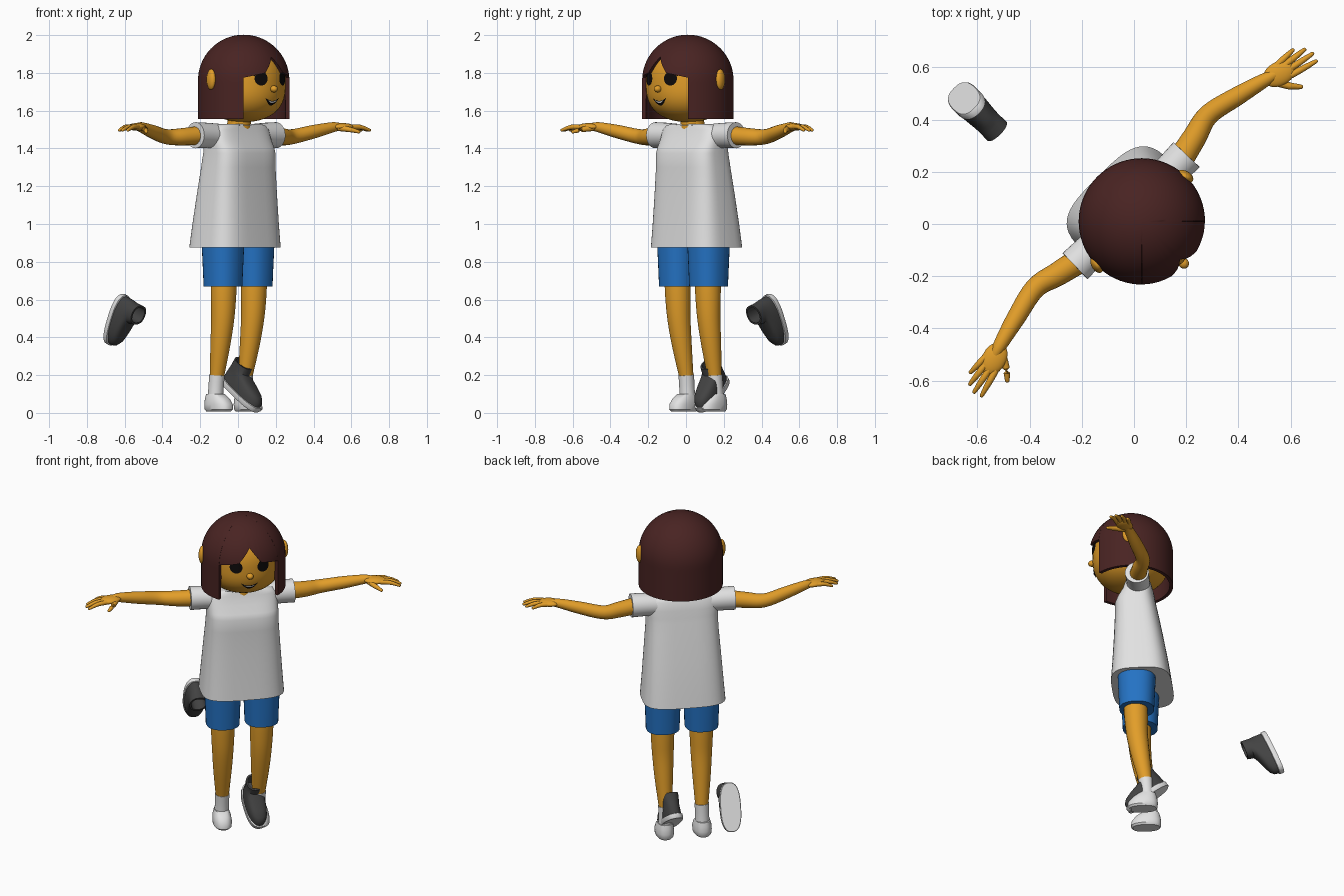
import bpy, bmesh, math
from mathutils import Matrix, Vector

if "Cube" in bpy.data.objects:
    bpy.data.objects.remove(bpy.data.objects["Cube"])

# Figure is built facing -y, then turned 45 degrees
FRAME = Matrix.Translation((0.03, 0.01, 0)) @ Matrix.Rotation(math.radians(45), 4, 'Z')


def material(name, col):
    m = bpy.data.materials.new(name)
    m.diffuse_color = (*col, 1)
    m.use_nodes = True
    m.node_tree.nodes["Principled BSDF"].inputs["Base Color"].default_value = m.diffuse_color
    return m


SKIN = material("skin", (0.76, 0.34, 0.022))
HAIR = material("hair_brown", (0.066, 0.017, 0.016))
WHITE = material("white_cloth", (0.76, 0.76, 0.76))
BLUE = material("shorts_blue", (0.018, 0.17, 0.55))
GREY = material("shoe_grey", (0.055, 0.055, 0.055))
BLACK = material("black", (0.004, 0.003, 0.003))


def finish(name, bm, mat, local=Matrix(), angle=40):
    bmesh.ops.remove_doubles(bm, verts=bm.verts, dist=1e-5)
    bmesh.ops.recalc_face_normals(bm, faces=bm.faces)
    me = bpy.data.meshes.new(name)
    bm.to_mesh(me)
    bm.free()
    me.materials.append(mat)
    ob = bpy.data.objects.new(name, me)
    bpy.context.collection.objects.link(ob)
    ob.matrix_world = FRAME @ local
    bpy.ops.object.select_all(action='DESELECT')
    ob.select_set(True)
    bpy.context.view_layer.objects.active = ob
    bpy.ops.object.shade_smooth_by_angle(angle=math.radians(angle))
    return ob


def loft(name, rings, mat, local=Matrix(), cap=True, loop=False, angle=40):
    """Skin a list of equal closed rings."""
    bm = bmesh.new()
    vs = [[bm.verts.new(p) for p in r] for r in rings]
    n = len(vs[0])
    for a, b in zip(vs, vs[1:] + (vs[:1] if loop else [])):
        for i in range(n):
            bm.faces.new((a[i], a[(i + 1) % n], b[(i + 1) % n], b[i]))
    if cap and not loop:
        bm.faces.new(vs[0])
        bm.faces.new(vs[-1])
    return finish(name, bm, mat, local, angle)


def outline(z, hw, y0, y1, power=2, n=40, x=0):
    """Superellipse ring at height z."""
    out = []
    for i in range(n):
        t = math.tau * i / n
        c, s = math.cos(t), math.sin(t)
        e = 2 / power
        out.append((x + hw * math.copysign(abs(c) ** e, c),
                    (y0 + y1) / 2 + (y1 - y0) / 2 * math.copysign(abs(s) ** e, s), z))
    return out


def tube(name, pts, mat, n=20, steps=5, round_end=False):
    """Smooth tube through (x, y, z, radius) points."""
    p = [Vector(q) for q in pts]
    path = []
    for i in range(len(p) - 1):
        a, b, c, d = p[max(i - 1, 0)], p[i], p[i + 1], p[min(i + 2, len(p) - 1)]
        for k in range(steps):
            t = k / steps
            path.append(0.5 * (2 * b + (c - a) * t + (2 * a - 5 * b + 4 * c - d) * t * t
                               + (3 * b - a - 3 * c + d) * t ** 3))
    path.append(p[-1])
    if round_end:
        d = (path[-1] - path[-2]).to_3d().normalized()
        r = path[-1].w
        for k in (30, 60, 80):
            a = math.radians(k)
            path.append(Vector((*(p[-1].to_3d() + d * r * math.sin(a)), r * math.cos(a))))
    rings = []
    for i, q in enumerate(path):
        d = (path[min(i + 1, len(path) - 1)] - path[max(i - 1, 0)]).to_3d().normalized()
        ref = Vector((0, 1, 0)) if abs(d.y) < 0.8 else Vector((1, 0, 0))
        u = d.cross(ref).normalized()
        v = d.cross(u)
        rings.append([q.to_3d() + q.w * (u * math.cos(math.tau * k / n) + v * math.sin(math.tau * k / n))
                      for k in range(n)])
    return loft(name, rings, mat)


def ball(name, loc, size, mat, rot=0):
    bm = bmesh.new()
    bmesh.ops.create_uvsphere(bm, u_segments=24, v_segments=14, radius=1)
    return finish(name, bm, mat, Matrix.Translation(loc) @ Matrix.Rotation(rot, 4, 'Z')
                  @ Matrix.Diagonal((*size, 1)))


# Head: dome with a rounded chin
def head_r(z):
    if z > 1.77:
        return math.sqrt(max(0.222 ** 2 - (z - 1.77) ** 2, 0))
    t = max(0, 1.74 - z) / 0.2
    return 0.222 * max(1 - t ** 2.6, 0) ** (1 / 2.2)


zs = [1.5401 + 0.2299 * (1 - math.cos(math.pi / 2 * i / 16)) for i in range(17)]
zs += [1.77 + 0.2219 * math.sin(math.pi / 2 * i / 12) for i in range(1, 13)]
loft("head", [outline(z, head_r(z), -head_r(z), head_r(z), n=48) for z in zs], SKIN)
ball("nose", (0, -0.226, 1.715), (0.02, 0.022, 0.018), SKIN)

# Hair: bowl shell with long sides and a notched fringe
def hem(a):
    a = abs(a)
    if a > 45.1:
        return 1.555
    return 1.885 - 0.085 * a / 16 if a < 16 else 1.80 - 0.025 * (a - 16) / 29


def hair_path(r, zb, n=24):
    end = r * math.acos((zb - 1.76) / r) if zb > 1.76 else r * math.pi / 2 + 1.76 - zb
    for i in range(n + 1):
        s = end * i / n
        if s < r * math.pi / 2:
            yield r * math.sin(s / r), 1.76 + r * math.cos(s / r)
        else:
            yield r, 1.76 - (s - r * math.pi / 2)


cols = []
for a in sorted(list(range(-180, 180, 5)) + [-45.2, 45.2, -16, 16, -8, 8]):
    t = math.radians(a)
    prof = list(hair_path(0.242, hem(a))) + list(hair_path(0.222, hem(a)))[::-1]
    cols.append([(r * math.sin(t), -r * math.cos(t), z) for r, z in prof])
loft("hair", cols, HAIR, loop=True)

# Painted face details wrapped onto the head
def strip(name, x0, x1, top, bot, mat, lift=0.005, n=20):
    rows = []
    for i in range(n + 1):
        x = x0 + (x1 - x0) * (1 - math.cos(math.pi * i / n)) / 2
        rows.append([((head_r(z) + lift) * math.sin(x / 0.222), -(head_r(z) + lift) * math.cos(x / 0.222), z)
                     for z in (top(x), bot(x))])
    bm = bmesh.new()
    vs = [[bm.verts.new(p) for p in r] for r in rows]
    for a, b in zip(vs, vs[1:]):
        bm.faces.new((a[0], a[1], b[1], b[0]))
    finish(name, bm, mat)


for s, side in ((-1, "right"), (1, "left")):
    def arc(x, c=0.08 * s):
        return math.sqrt(max(0.037 ** 2 - (x - c) ** 2, 0))
    strip(side + "_eye", 0.08 * s - 0.037, 0.08 * s + 0.037, lambda x: 1.77 + arc(x), lambda x: 1.77 - arc(x), BLACK)
    lash = sorted((0.11 * s, 0.134 * s))
    strip(side + "_lash", *lash, lambda x: 1.785 + (abs(x) - 0.11) * 0.3, lambda x: 1.778 + (abs(x) - 0.11) * 0.5, BLACK)
    ball(side + "_ear", (0.238 * s, 0.005, 1.765), (0.022, 0.035, 0.055), SKIN, 0.3 * s)
strip("mouth", -0.052, 0.052, lambda x: 1.652 + 6 * x * x, lambda x: 1.627 + 15.2 * x * x, BLACK)
strip("teeth", -0.032, 0.032, lambda x: 1.649 + 6 * x * x, lambda x: 1.64 + 14 * x * x, WHITE, 0.008)

# Neck and shirt
tube("neck", [(0, 0.035, 1.46, 0.066), (0, 0.035, 1.52, 0.064), (0, 0.03, 1.6, 0.06)], SKIN)
shirt = [(0.875, 0.24, -0.11, 0.24), (1.0, 0.23, -0.102, 0.222), (1.15, 0.219, -0.094, 0.196),
         (1.3, 0.208, -0.088, 0.168), (1.375, 0.205, -0.088, 0.153), (1.405, 0.205, -0.076, 0.147),
         (1.45, 0.204, -0.048, 0.14), (1.5, 0.198, -0.03, 0.128), (1.522, 0.175, -0.022, 0.115),
         (1.53, 0.13, -0.02, 0.105), (1.522, 0.072, -0.03, 0.1)]
loft("shirt", [outline(z, w, a, b, 3.5, 48) for z, w, a, b in shirt], WHITE)

for s, side in ((-1, "right"), (1, "left")):
    # Sleeve, arm and hand
    tube(side + "_sleeve", [(0.14 * s, 0.055, 1.465, 0.066), (0.22 * s, 0.058, 1.469, 0.067),
                            (0.302 * s, 0.06, 1.47, 0.069)], WHITE, n=28)
    tube(side + "_arm", [(0.26 * s, 0.06, 1.47, 0.05), (0.37 * s, 0.085, 1.462, 0.046),
                         (0.47 * s, 0.108, 1.462, 0.04), (0.6 * s, 0.08, 1.488, 0.036),
                         (0.715 * s, 0.05, 1.512, 0.027), (0.76 * s, 0.036, 1.514, 0.02)], SKIN)
    ball(side + "_palm", (0.772 * s, 0.028, 1.514), (0.066, 0.046, 0.02), SKIN, -0.3 * s)
    for i, (bx, by, tx, ty) in enumerate([(0.79, 0.057, 0.872, 0.055), (0.81, 0.036, 0.905, 0.025),
                                          (0.81, 0.013, 0.915, -0.008), (0.80, -0.008, 0.905, -0.038)]):
        tube(f"{side}_finger_{i + 1}", [(bx * s, by, 1.514, 0.0135), ((bx + tx) / 2 * s, (by + ty) / 2, 1.513, 0.0125),
                                        (tx * s, ty, 1.497, 0.008)], SKIN, n=10, steps=3, round_end=True)
    tube(side + "_thumb", [(0.735 * s, 0.025, 1.508, 0.016), (0.765 * s, -0.03, 1.5, 0.014),
                           (0.795 * s, -0.066, 1.488, 0.009)], SKIN, n=10, steps=3, round_end=True)

    # Shorts leg, bare leg, sock
    loft(side + "_shorts_leg", [outline(z, w, 0.042 - d, 0.042 + d, 2.3, 32, 0.113 * s)
                                for z, w, d in ((0.67, 0.096, 0.1), (0.78, 0.1, 0.105), (0.9, 0.106, 0.11))], BLUE)
    tube(side + "_leg", [(0.113 * s, 0.035, 0.72, 0.07), (0.113 * s, 0.038, 0.62, 0.068),
                         (0.112 * s, 0.045, 0.5, 0.062), (0.11 * s, 0.065, 0.36, 0.053),
                         (0.106 * s, 0.095, 0.19, 0.038)], SKIN)
    tube(side + "_sock_cuff", [(0.106 * s, 0.094, 0.2, 0.042), (0.107 * s, 0.1, 0.13, 0.041),
                               (0.108 * s, 0.107, 0.04, 0.044)], WHITE)
    foot = [(0.008, 0.042, 0.0, 0.155), (0.018, 0.052, -0.01, 0.162), (0.045, 0.054, -0.008, 0.164),
            (0.075, 0.05, 0.015, 0.16), (0.1, 0.042, 0.05, 0.153)]
    loft(side + "_sock_foot", [outline(z, w, a, b, 2.4, 32, 0.11 * s) for z, w, a, b in foot], WHITE)


# Shoes: white sole, grey upper with an open collar
def shoe(name, centre, pitch, yaw):
    m = (Matrix.Translation(centre) @ Matrix.Rotation(math.radians(yaw), 4, 'Z')
         @ Matrix.Rotation(math.radians(pitch), 4, 'X') @ Matrix.Translation((0, 0, -0.07)))
    loft(name + "_sole", [outline(z, w, -0.085 - w, 0.08 + w, 2.6, 36) for z, w in
                          ((0, 0.058), (0.004, 0.061), (0.028, 0.061), (0.03, 0.057))], WHITE, m)
    up = [(0.028, 0.057, -0.14, 0.136), (0.055, 0.057, -0.136, 0.137), (0.075, 0.055, -0.115, 0.137),
          (0.09, 0.053, -0.075, 0.136), (0.105, 0.051, -0.02, 0.134), (0.12, 0.05, 0.018, 0.133),
          (0.155, 0.052, 0.028, 0.135), (0.155, 0.042, 0.038, 0.125), (0.075, 0.042, 0.035, 0.122)]
    loft(name + "_upper", [outline(z, w, a, b, 2.3, 36) for z, w, a, b in up], GREY, m)


shoe("worn_shoe", (0.085, 0.07, 0.145), 38, 9)
shoe("flying_shoe", (-0.148, 0.75, 0.475), 113, 0)
